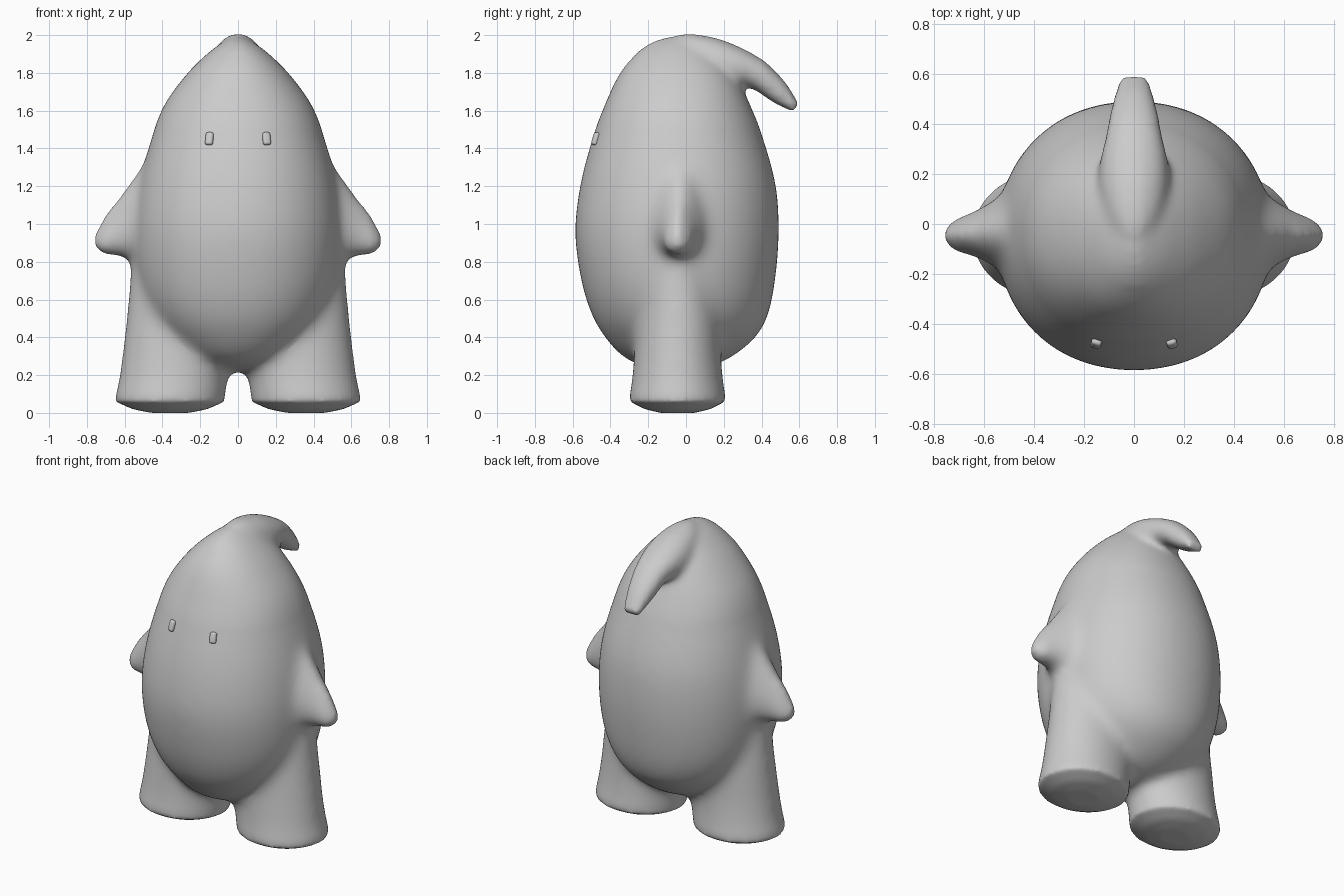
import bpy, bmesh, math
from mathutils import Vector

cube = bpy.data.objects.get("Cube")
if cube:
    bpy.data.objects.remove(cube)

grey = bpy.data.materials.new("soft grey")
grey.use_nodes = True
tone = (0.6, 0.6, 0.6, 1)
grey.diffuse_color = tone
grey.node_tree.nodes["Principled BSDF"].inputs["Base Color"].default_value = tone


def catmull(a, b, c, d, t):
    return 0.5 * (2 * b + (c - a) * t + (2 * a - 5 * b + 4 * c - d) * t * t
                  + (3 * b - a - 3 * c + d) * t ** 3)


def loft(bm, sections, steps=6, sides=64, taper=0.0, power=2.0):
    """Skin a closed tube through sections of (centre, half axis u, half axis v)."""
    secs = [tuple(Vector(p) for p in s) for s in sections]
    n = len(secs)
    rows = []
    for i in range(n - 1):
        near = [secs[max(i - 1, 0)], secs[i], secs[i + 1], secs[min(i + 2, n - 1)]]
        for k in range(steps):
            rows.append([catmull(*(s[j] for s in near), k / steps) for j in range(3)])
    rows.append(secs[-1])
    rings = []
    for c, u, v in rows:
        ring = []
        for k in range(sides):
            a = math.tau * k / sides
            ca, sa = math.cos(a), math.sin(a)
            r = (abs(ca) ** power + abs(sa) ** power) ** (-1 / power)
            ring.append(bm.verts.new(c + u * ca * r * (1 - taper * sa) + v * sa * r))
        rings.append(ring)
    new = [bm.faces.new(rings[0]), bm.faces.new(rings[-1])]
    for r, s in zip(rings, rings[1:]):
        for k in range(sides):
            m = (k + 1) % sides
            new.append(bm.faces.new((r[k], r[m], s[m], s[k])))
    bmesh.ops.recalc_face_normals(bm, faces=new)


def relax(bm, verts, rounds):
    for _ in range(rounds):
        bmesh.ops.smooth_vert(bm, verts=verts, factor=0.5, use_axis_x=True,
                              use_axis_y=True, use_axis_z=True)


def make_object(name, bm):
    mesh = bpy.data.meshes.new(name)
    bm.to_mesh(mesh)
    bm.free()
    mesh.materials.append(grey)
    obj = bpy.data.objects.new(name, mesh)
    bpy.context.collection.objects.link(obj)
    return obj


bm = bmesh.new()

# Egg-shaped trunk and head: height, half width, front y, back y
trunk = [(0.225, 0.06, -0.12, 0.06), (0.25, 0.15, -0.24, 0.15), (0.30, 0.26, -0.34, 0.25),
         (0.40, 0.38, -0.43, 0.37), (0.52, 0.47, -0.50, 0.435), (0.70, 0.53, -0.555, 0.472),
         (0.95, 0.55, -0.588, 0.492), (1.20, 0.525, -0.562, 0.477), (1.45, 0.46, -0.497, 0.41),
         (1.63, 0.39, -0.43, 0.34), (1.79, 0.275, -0.355, 0.26), (1.90, 0.165, -0.265, 0.17),
         (1.96, 0.085, -0.18, 0.09), (1.99, 0.03, -0.09, 0.03)]
loft(bm, [((0, (f + b) / 2, z), (w, 0, 0), (0, (b - f) / 2, 0)) for z, w, f, b in trunk],
     power=2.12)

# Swept-back head tuft: top y and z, underside y and z, half width
tuft = [(-0.12, 1.978, -0.06, 1.80, 0.05), (0.00, 2.005, 0.05, 1.75, 0.11),
        (0.13, 1.99, 0.13, 1.70, 0.14), (0.235, 1.957, 0.24, 1.70, 0.138),
        (0.33, 1.913, 0.30, 1.73, 0.122), (0.42, 1.858, 0.37, 1.705, 0.105),
        (0.525, 1.75, 0.47, 1.64, 0.08), (0.595, 1.637, 0.565, 1.595, 0.056)]
loft(bm, [((0, (ty + by) / 2, (tz + bz) / 2), (w, 0, 0), (0, (ty - by) / 2, (tz - bz) / 2))
          for ty, tz, by, bz, w in tuft], power=2.2)

# Arm fins: x, centre y, half depth, top z, bottom z
arm = [(0.36, -0.02, 0.20, 1.42, 0.72), (0.47, -0.03, 0.17, 1.35, 0.77),
       (0.55, -0.035, 0.13, 1.26, 0.81), (0.65, -0.04, 0.085, 1.125, 0.83),
       (0.72, -0.045, 0.055, 1.01, 0.85), (0.757, -0.045, 0.02, 0.945, 0.885)]
# Legs: z, centre x, centre y, half width, half depth
leg = [(0.0, 0.36, -0.045, 0.10, 0.09), (0.02, 0.36, -0.045, 0.20, 0.175),
       (0.06, 0.36, -0.045, 0.288, 0.253), (0.09, 0.358, -0.045, 0.288, 0.252),
       (0.20, 0.339, -0.045, 0.29, 0.24), (0.30, 0.325, -0.045, 0.29, 0.232),
       (0.50, 0.315, -0.04, 0.277, 0.22), (0.70, 0.30, -0.04, 0.275, 0.195),
       (0.85, 0.30, -0.04, 0.265, 0.16), (1.0, 0.29, -0.04, 0.22, 0.12)]
for side in (-1, 1):
    loft(bm, [((side * x, y, (t + b) / 2), (0, d, 0), (0, 0, (t - b) / 2))
              for x, y, d, t, b in arm], taper=0.35)
    loft(bm, [((side * x, y, z), (w, 0, 0), (0, d, 0)) for z, x, y, w, d in leg], steps=1)

# Fuse the parts into one skin
body = make_object("body", bm)
fuse = body.modifiers.new("fuse", 'REMESH')
fuse.mode = 'VOXEL'
fuse.voxel_size = 0.015
graph = bpy.context.evaluated_depsgraph_get()
skin = bpy.data.meshes.new_from_object(body.evaluated_get(graph))
body.modifiers.clear()

# Soften the joins, sparing the soles, the hand tips and the tuft
bm = bmesh.new()
bm.from_mesh(skin)
relax(bm, [v for v in bm.verts if 0.14 < v.co.z < 1.5 and abs(v.co.x) < 0.66], 35)
relax(bm, [v for v in bm.verts if v.co.z > 0.12 and abs(v.co.x) < 0.69 and v.co.y < 0.4
           and not (v.co.z > 1.9 and abs(v.co.x) < 0.04)], 10)
relax(bm, bm.verts[:], 3)
# Settle the soles on the ground
low = min(v.co.z for v in bm.verts)
for v in bm.verts:
    v.co.z -= low
for f in bm.faces:
    f.smooth = True
    f.material_index = 0
bm.to_mesh(body.data)
bm.free()

# Small pill-shaped eyes
for side, name in ((-1, "right_eye"), (1, "left_eye")):
    bm = bmesh.new()
    bmesh.ops.create_cube(bm, size=1)
    for v in bm.verts:
        v.co = Vector((v.co.x * 0.042, v.co.y * 0.03, v.co.z * 0.07))
    bmesh.ops.bevel(bm, geom=bm.edges[:], offset=0.013, segments=4, profile=0.5,
                    affect='EDGES')
    for f in bm.faces:
        f.smooth = True
    eye = make_object(name, bm)
    hit, spot, normal, _ = body.ray_cast(Vector((side * 0.15, -1, 1.45)), Vector((0, 1, 0)))
    eye.location = spot + normal * 0.005
    eye.rotation_euler = (-0.3, 0, side * 0.3)
